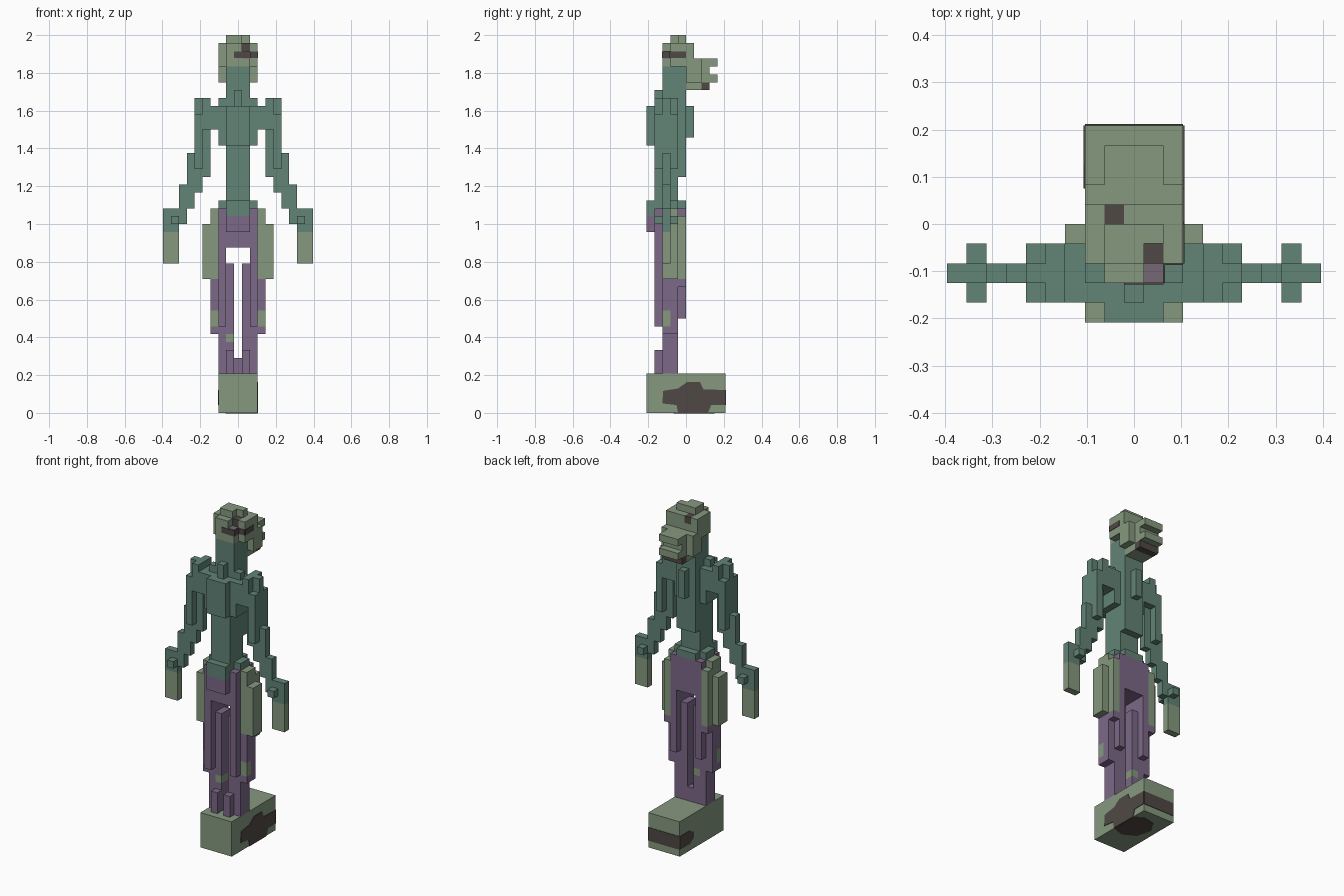
import bpy, bmesh
from mathutils import Vector

if "Cube" in bpy.data.objects:
    bpy.data.objects.remove(bpy.data.objects["Cube"])

U = 1 / 24  # edge of one cube cell


def material(name, rgb):
    m = bpy.data.materials.new(name)
    m.diffuse_color = (*rgb, 1)
    m.use_nodes = True
    m.node_tree.nodes["Principled BSDF"].inputs["Base Color"].default_value = m.diffuse_color
    return m


TEAL, GREEN, PURPLE, DARK, MAUVE = range(5)
MATS = [material("teal", (0.122, 0.228, 0.182)),
        material("sage_green", (0.238, 0.315, 0.212)),
        material("purple", (0.200, 0.140, 0.242)),
        material("dark_brown", (0.078, 0.066, 0.058)),
        material("mauve", (0.18, 0.14, 0.175))]

parts = {}      # part name -> {cell: colour}
occupied = {}   # cell -> part name


def add_part(name, boxes, colour, mirror=True):
    """Boxes: x cells (inclusive), then y and z ranges, in cell units."""
    cells = parts.setdefault(name, {})
    for x0, x1, y0, y1, z0, z1 in boxes:
        for x in range(x0, x1 + 1):
            for y in range(y0, y1):
                for z in range(z0, z1):
                    for c in {(x, y, z), (-x if mirror else x, y, z)}:
                        if c not in occupied:
                            occupied[c] = name
                            cells[c] = colour(*c)


def build_part(name, cells):
    """Make a mesh from the exposed faces of the cells."""
    bm = bmesh.new()
    verts = {}
    for c, col in cells.items():
        for axis in range(3):
            for side in (0, 1):
                n = list(c)
                n[axis] += 1 if side else -1
                if tuple(n) in occupied:
                    continue
                a, b = (axis + 1) % 3, (axis + 2) % 3
                quad = []
                for da, db in ((0, 0), (1, 0), (1, 1), (0, 1)):
                    p = list(c)
                    p[axis] += side
                    p[a] += da
                    p[b] += db
                    k = tuple(p)
                    if k not in verts:
                        verts[k] = bm.verts.new(((k[0] - 0.5) * U, k[1] * U, k[2] * U))
                    quad.append(verts[k])
                f = bm.faces.new(quad if side else quad[::-1])
                f.material_index = col
    # join cells into larger flat faces
    bmesh.ops.dissolve_limit(bm, angle_limit=0.01, verts=bm.verts[:], edges=bm.edges[:],
                             delimit={'MATERIAL'})
    finish(name, bm, MATS)


def finish(name, bm, mats):
    me = bpy.data.meshes.new(name)
    bm.to_mesh(me)
    bm.free()
    for m in mats:
        me.materials.append(m)
    bpy.context.collection.objects.link(bpy.data.objects.new(name, me))


def plate(name, axis, side, pos, outline):
    """Thin painted patch on a face; outline in cell units on the other two axes."""
    bm = bmesh.new()
    others = [i for i in range(3) if i != axis]
    vs = []
    for a, b in outline:
        p = Vector((0, 0, 0))
        p[axis] = pos * U
        p[others[0]], p[others[1]] = a * U, b * U
        vs.append(bm.verts.new(p))
    f = bm.faces.new(vs)
    out = bmesh.ops.extrude_face_region(bm, geom=[f])
    shift = Vector((0, 0, 0))
    shift[axis] = side * 0.003
    for v in out["geom"]:
        if isinstance(v, bmesh.types.BMVert):
            v.co += shift
    bmesh.ops.recalc_face_normals(bm, faces=bm.faces[:])
    finish(name, bm, [MATS[DARK]])


# base block
add_part("base", [(-2, 2, -5, 5, 0, 5)], lambda x, y, z: GREEN)


# legs: shins, toes, front and back bars, outer thighs
def leg_colour(x, y, z):
    if abs(x) >= 3 and z >= 17:
        return GREEN
    if abs(x) == 3 and 11 <= z < 13 and y == -3:
        return GREEN
    if x == -1 and z == 9:
        return GREEN
    return PURPLE


add_part("legs", [
    (1, 2, -3, -1, 5, 19), (2, 2, -3, -1, 19, 21), (0, 0, -2, -1, 5, 7),
    (1, 1, -4, -3, 5, 8), (2, 2, -4, -3, 11, 21), (2, 2, -1, 0, 12, 21),
    (3, 3, -3, -1, 10, 24), (3, 3, -1, 0, 16, 25), (4, 4, -3, -1, 17, 24),
], leg_colour)


# hips with belt of three colours
def hip_colour(x, y, z):
    if z >= 26 or (z >= 25 and y == -5):
        return TEAL
    return GREEN if abs(x) >= 3 else PURPLE


add_part("hips", [
    (0, 2, -4, 0, 21, 26), (0, 2, -3, -1, 26, 27), (0, 1, -4, 0, 26, 27),
    (3, 3, -3, -1, 24, 26), (0, 1, -5, -4, 23, 27),
], hip_colour)

# torso, chest, back lump, neck
add_part("torso", [
    (0, 1, -3, -1, 27, 39), (0, 1, -4, -3, 27, 39), (2, 2, -4, -1, 34, 39),
    (2, 2, -3, -2, 39, 40), (0, 1, -5, -4, 34, 39), (0, 1, -1, 0, 30, 41),
    (0, 0, 0, 1, 35, 39), (0, 1, -3, -1, 39, 41), (0, 0, -4, -3, 39, 41),
    (3, 3, -4, -1, 36, 39),
], lambda x, y, z: TEAL)
add_part("neck", [(0, 1, -3, 0, 41, 44)], lambda x, y, z: TEAL)

# arms stepping outwards to the hands
add_part("arms", [
    (4, 5, -3, -2, 30, 40), (5, 5, -3, -2, 28, 30), (4, 4, -4, -1, 36, 40),
    (5, 5, -4, -1, 31, 38), (6, 6, -3, -2, 26, 33), (7, 7, -3, -2, 24, 29),
    (8, 9, -3, -2, 19, 26), (8, 8, -4, -1, 24, 25),
], lambda x, y, z: GREEN if z < 23 else TEAL)


# head with rear snout and jaw
def head_colour(x, y, z):
    if z == 46 and (x, y) in {(1, -2), (-1, 0)}:
        return DARK
    if (x, y, z) == (1, -3, 45):
        return MAUVE
    if z == 41 and y == 2:
        return DARK
    return GREEN


add_part("head", [
    (0, 2, -2, 1, 44, 47), (0, 1, -3, -2, 44, 46), (0, 1, -2, 0, 47, 48),
    (0, 1, 1, 4, 44, 45), (2, 2, 1, 2, 44, 45), (0, 2, 0, 2, 42, 44),
    (0, 1, 2, 3, 43, 44), (0, 1, 2, 4, 42, 43), (0, 1, 0, 3, 41, 42),
], head_colour)
add_part("head", [(-1, 0, -3, -2, 46, 47)], head_colour, mirror=False)

# keep the dark tuft open on top
occupied.pop((1, -2, 47))
parts["head"].pop((1, -2, 47))

for part_name, part_cells in parts.items():
    build_part(part_name, part_cells)

# eye stripe on the front and right of the head
plate("eye_front", 1, -1, -3, [(-0.5, 45.1), (1.5, 45.1), (1.5, 45.9), (-0.5, 45.9)])
plate("eye_corner", 1, -1, -2, [(1.5, 45.1), (2.5, 45.1), (2.5, 45.9), (1.5, 45.9)])
plate("eye_side", 0, 1, 2.5, [(-2, 45.1), (0, 45.1), (0, 45.9), (-2, 45.9)])
plate("eye_side_front", 0, 1, 1.5, [(-3, 45.1), (-2, 45.1), (-2, 45.9), (-3, 45.9)])

# dark patches on the base
plate("base_patch_right", 0, 1, 2.5, [
    (-3, 1.2), (-1.2, 1), (-1, 0), (2.8, 0), (3.2, 1), (5, 1),
    (5, 2.9), (2.2, 3), (1.8, 3.9), (0.1, 3.9), (-1, 3.1), (-2.9, 2.8)])
plate("base_patch_back", 1, 1, 5, [(-2.5, 1), (2.5, 1), (2.5, 2.9), (-2.5, 2.9)])
plate("base_patch_left", 0, -1, -2.5, [
    (5, 1), (2.8, 1), (1.8, 1.6), (1.8, 2.4), (3, 2.9), (5, 2.9)])
plate("base_patch_bottom", 2, 1, -0.07, [
    (2.5, -1), (2.5, 2.8), (1.2, 3.6), (-0.6, 3.2), (-1.6, 1.6), (-1, -0.6), (0.8, -1.6)])
